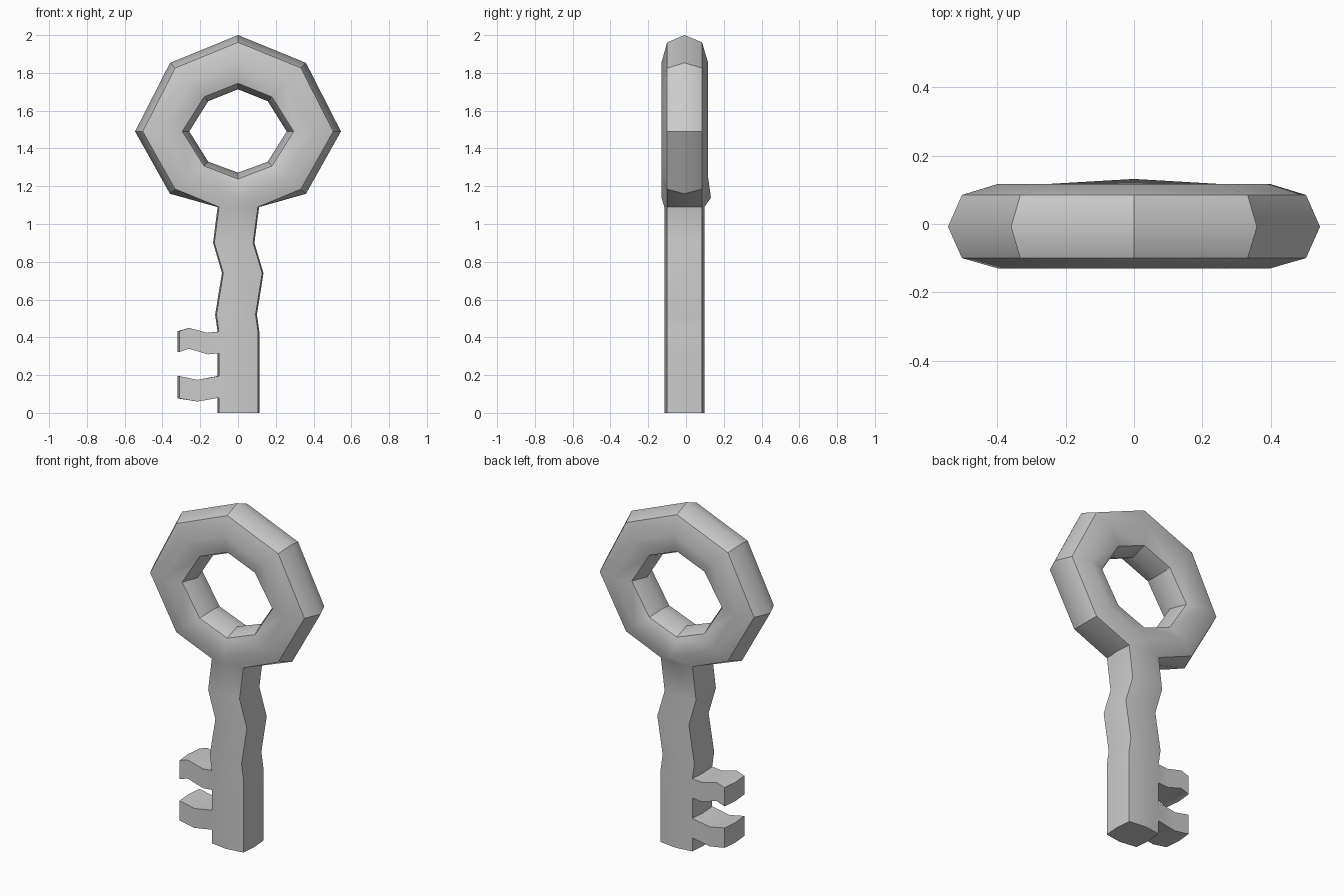
import bpy, bmesh, math
from mathutils import Vector

if "Cube" in bpy.data.objects:
    bpy.data.objects.remove(bpy.data.objects["Cube"])

bm = bmesh.new()
YC, YF, YB = -0.008, -0.10, 0.085      # side ridge, front edge, back edge


def V(x, y, z):
    return bm.verts.new((x, y, z))


def bridge(a, b, skip=()):
    n = len(a)
    for i in range(n):
        if i not in skip:
            bm.faces.new((a[i], a[(i + 1) % n], b[(i + 1) % n], b[i]))


# Shaft: eight-sided section stacked down a crooked outline (z, left, right)
levels = [(1.09, -.108, .112), (.90, -.132, .087), (.74, -.085, .135), (.52, -.121, .10),
          (.43, -.108, .113), (.315, -.108, .113), (.195, -.108, .113),
          (.08, -.108, .113), (0, -.108, .113)]


def shaft_loop(z, l, r):
    m, e = (l + r) / 2, .007
    return [V(l + e, YF, z), V(m, -.115, z), V(r - e, YF, z), V(r, YC, z),
            V(r - e, YB, z), V(m, .098, z), V(l + e, YB, z), V(l, YC, z)]


shaft = [shaft_loop(*p) for p in levels]
for k in range(len(shaft) - 1):
    bridge(shaft[k], shaft[k + 1], skip=(6, 7) if k in (4, 6) else ())
bm.faces.new(shaft[-1])


# Teeth: pulled out of the gaps left in the shaft's left wall (x, top, bottom)
def tooth(top, bot, points):
    cur = [top[0], top[7], top[6], bot[6], bot[7], bot[0]]
    for x, zt, zb in points:
        e = .009 if x < -.3 else 0
        new = [V(x + e, YF, zt), V(x, YC, zt), V(x + e, YB, zt),
               V(x + e, YB, zb), V(x, YC, zb), V(x + e, YF, zb)]
        bridge(cur, new)
        cur = new
    bm.faces.new((cur[0], cur[1], cur[4], cur[5]))
    bm.faces.new((cur[1], cur[2], cur[3], cur[4]))


tooth(shaft[4], shaft[5], [(-.16, .424, .31), (-.26, .45, .34), (-.32, .433, .322)])
tooth(shaft[6], shaft[7], [(-.215, .175, .06), (-.32, .195, .077)])

# Bow: octagonal ring whose bottom corner opens into the shaft
CZ = 1.49
outer = [(0, .51), (.36, .363), (.545, 0), (.36, -.33)]
inner = [(0, .255), (.18, .183), (.295, 0), (.18, -.183)]


def station(o, i, s):
    f1 = (o[0] * .925, o[1] * .925)
    mid = ((f1[0] + i[0]) / 2, (f1[1] + i[1]) / 2)
    core = (i[0] * .875, i[1] * .875)
    prof = [(o, YC), (f1, YF), (mid, -.13), (i, YF), (core, YC), (i, YB), (mid, .117), (f1, YB)]
    return [V(s * p[0], y, CZ + p[1]) for p, y in prof]


right = [station(outer[j], inner[j], 1) for j in range(4)]
left = [station(outer[j], inner[j], -1) for j in (3, 2, 1)]
base = [V(0, -.13, 1.14), V(0, YF, 1.238), V(0, YC, 1.272), V(0, YB, 1.238), V(0, .132, 1.14)]
s = shaft[0]
chain_r = right + [[s[3], s[2]] + base + [s[4]]]
chain_l = [[s[7], s[0]] + base + [s[6]]] + left + [right[0]]
for chain in (chain_r, chain_l):
    for a, b in zip(chain, chain[1:]):
        bridge(a, b)
for a, b, c in ((0, 1, 0), (1, 2, 0), (4, 5, 4), (5, 6, 4)):
    bm.faces.new((s[a], s[b], base[c]))

# Smooth shading, with sharp rims and sharp outline corners
bmesh.ops.recalc_face_normals(bm, faces=bm.faces)
bm.normal_update()
for f in bm.faces:
    f.smooth = True
for e in bm.edges:
    n1, n2 = (f.normal for f in e.link_faces)
    if (abs(n1.y) > .7) != (abs(n2.y) > .7):
        e.smooth = False
    elif abs(n1.y) < .7:
        flat1, flat2 = Vector((n1.x, n1.z)), Vector((n2.x, n2.z))
        e.smooth = flat1.angle(flat2, 0) < math.radians(35)

mesh = bpy.data.meshes.new("key")
bm.to_mesh(mesh)
bm.free()
bpy.context.collection.objects.link(bpy.data.objects.new("key", mesh))
